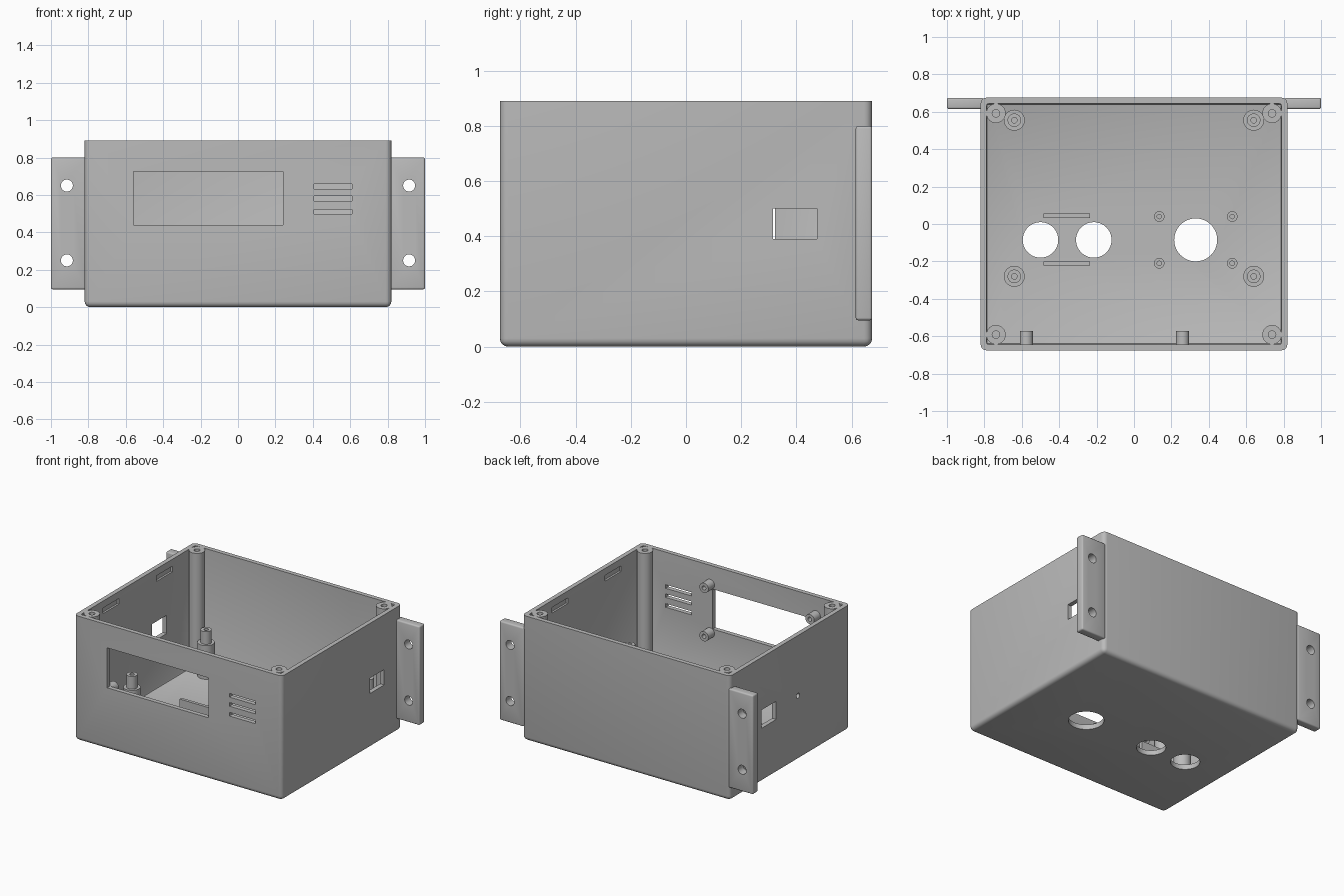
import bpy, bmesh
from math import tau, cos, sin
from mathutils import Matrix, Vector

cube = bpy.data.objects.get("Cube")
if cube:
    bpy.data.objects.remove(cube, do_unlink=True)

grey = bpy.data.materials.new("matte grey")
grey.use_nodes = True
tone = (0.5, 0.5, 0.5, 1)
grey.diffuse_color = tone
grey.node_tree.nodes["Principled BSDF"].inputs["Base Color"].default_value = tone

W, D, H = 0.82, 0.675, 0.89      # half width, half depth, height
T, FLOOR = 0.032, 0.035          # wall and floor thickness


def finish(name, bm):
    bmesh.ops.recalc_face_normals(bm, faces=bm.faces)
    mesh = bpy.data.meshes.new(name)
    bm.to_mesh(mesh)
    bm.free()
    mesh.materials.append(grey)
    ob = bpy.data.objects.new(name, mesh)
    bpy.context.collection.objects.link(ob)
    return ob


def add_box(bm, x, y, z):
    """Box between the (low, high) limits on each axis."""
    size = [hi - lo for lo, hi in (x, y, z)]
    mid = Vector([(lo + hi) / 2 for lo, hi in (x, y, z)])
    m = Matrix.Translation(mid) @ Matrix.Diagonal((*size, 1))
    return bmesh.ops.create_cube(bm, size=1, matrix=m)["verts"]


def add_rod(bm, centre, r, length, axis):
    turn = Vector((0, 0, 1)).rotation_difference(Vector(axis)).to_matrix().to_4x4()
    bmesh.ops.create_cone(bm, cap_ends=True, segments=40, radius1=r, radius2=r,
                          depth=length, matrix=Matrix.Translation(centre) @ turn)


def rounded_box(name, x, y, z, r, open_top=False, segments=4):
    bm = bmesh.new()
    add_box(bm, x, y, z)
    edges = [e for e in bm.edges
             if not (open_top and all(v.co.z > z[1] - 0.001 for v in e.verts))]
    bmesh.ops.bevel(bm, geom=edges, offset=r, segments=segments, profile=0.5, affect="EDGES")
    return finish(name, bm)


def cut(ob, cutter):
    mod = ob.modifiers.new("cut", "BOOLEAN")
    mod.operation, mod.solver, mod.object = "DIFFERENCE", "EXACT", cutter
    select(ob)
    bpy.ops.object.modifier_apply(modifier=mod.name)
    bpy.data.objects.remove(cutter, do_unlink=True)


def select(ob):
    bpy.ops.object.select_all(action="DESELECT")
    ob.select_set(True)
    bpy.context.view_layer.objects.active = ob


def smooth(ob):
    select(ob)
    bpy.ops.object.shade_smooth_by_angle(angle=0.6)


def lathe(name, profile, origin, turn=Matrix()):
    """Turned part from (radius, height) points."""
    bm = bmesh.new()
    n = 32
    rings = [[bm.verts.new((r * cos(tau * i / n), r * sin(tau * i / n), h))
              for i in range(n)] for r, h in profile]
    for a, b in zip(rings, rings[1:]):
        for i in range(n):
            j = (i + 1) % n
            bm.faces.new((a[i], a[j], b[j], b[i]))
    bm.faces.new(rings[0])
    bm.faces.new(rings[-1])
    bm.transform(Matrix.Translation(origin) @ turn)
    smooth(finish(name, bm))


# Open case
case = rounded_box("case", (-W, W), (-D, D), (0, H), 0.03, open_top=True)
cut(case, rounded_box("cavity", (T - W, W - T), (T - D, D - T), (FLOOR, H + 0.1), 0.01,
                      open_top=True, segments=2))

# Openings through the walls and floor
bm = bmesh.new()
front = (-D - 0.05, T - D + 0.03)
right, left = (W - T - 0.02, W + 0.05), (-W - 0.05, T - W + 0.02)
add_box(bm, (-0.56, 0.24), front, (0.44, 0.725))           # display window
for z in (0.51, 0.58, 0.645):                              # vents
    add_box(bm, (0.405, 0.61), front, (z - 0.013, z + 0.013))
add_box(bm, right, (0.315, 0.475), (0.39, 0.5))            # side ports
add_box(bm, left, (0.155, 0.322), (0.385, 0.515))
add_rod(bm, (-W, -0.09, 0.46), 0.018, 0.12, (1, 0, 0))
for x, r in ((-0.5, 0.095), (-0.215, 0.095), (0.33, 0.115)):   # sensor holes
    add_rod(bm, (x, -0.085, 0), r, 0.16, (0, 0, 1))
for s in (-1, 1):                                          # lid catch recesses
    x = sorted((s * (W - T - 0.03), s * (W - T + 0.014)))
    for y in (-0.305, 0.295):
        add_box(bm, x, (y - 0.09, y + 0.09), (0.8, 0.84))
cut(case, finish("openings", bm))
smooth(case)

# Mounting flanges
for side, s in (("left", 1), ("right", -1)):
    ear = rounded_box(side + "_flange", sorted((s * 0.805, s)), (0.615, D), (0.095, 0.8),
                      0.01, segments=3)
    bm = bmesh.new()
    for z in (0.25, 0.65):
        add_rod(bm, (s * 0.915, D, z), 0.032, 0.4, (0, 1, 0))
    cut(ear, finish("flange_holes", bm))
    smooth(ear)

# Lid screw posts and stepped board standoffs
for s in (-1, 1):
    for y in (-0.592, 0.592):
        lathe("corner_post", [(0.052, 0), (0.052, H - FLOOR), (0.02, H - FLOOR), (0.02, 0.5)],
              (s * 0.738, y, FLOOR))
    for y in (-0.28, 0.555):
        lathe("board_standoff", [(0.056, 0), (0.056, 0.24), (0.036, 0.24), (0.036, 0.33),
                                 (0.015, 0.33), (0.015, 0.15)], (s * 0.64, y, FLOOR))

# Small floor pegs
for x in (0.135, 0.525):
    for y in (-0.21, 0.04):
        lathe("sensor_peg", [(0.028, 0), (0.028, 0.06), (0.012, 0.06), (0.012, 0.01)],
              (x, y, FLOOR))

# Floor ribs beside the paired holes
for y in (-0.212, 0.044):
    bm = bmesh.new()
    add_box(bm, (-0.485, -0.235), (y - 0.011, y + 0.011), (FLOOR - 0.005, 0.11))
    finish("sensor_rib", bm)

# Display bosses on the inside of the front wall
to_back = Matrix.Rotation(-tau / 4, 4, "X")
for x in (-0.575, 0.26):
    for z in (0.41, 0.755):
        lathe("display_boss", [(0.035, 0), (0.035, 0.07), (0.015, 0.07), (0.015, 0.01)],
              (x, T - D, z), to_back)
